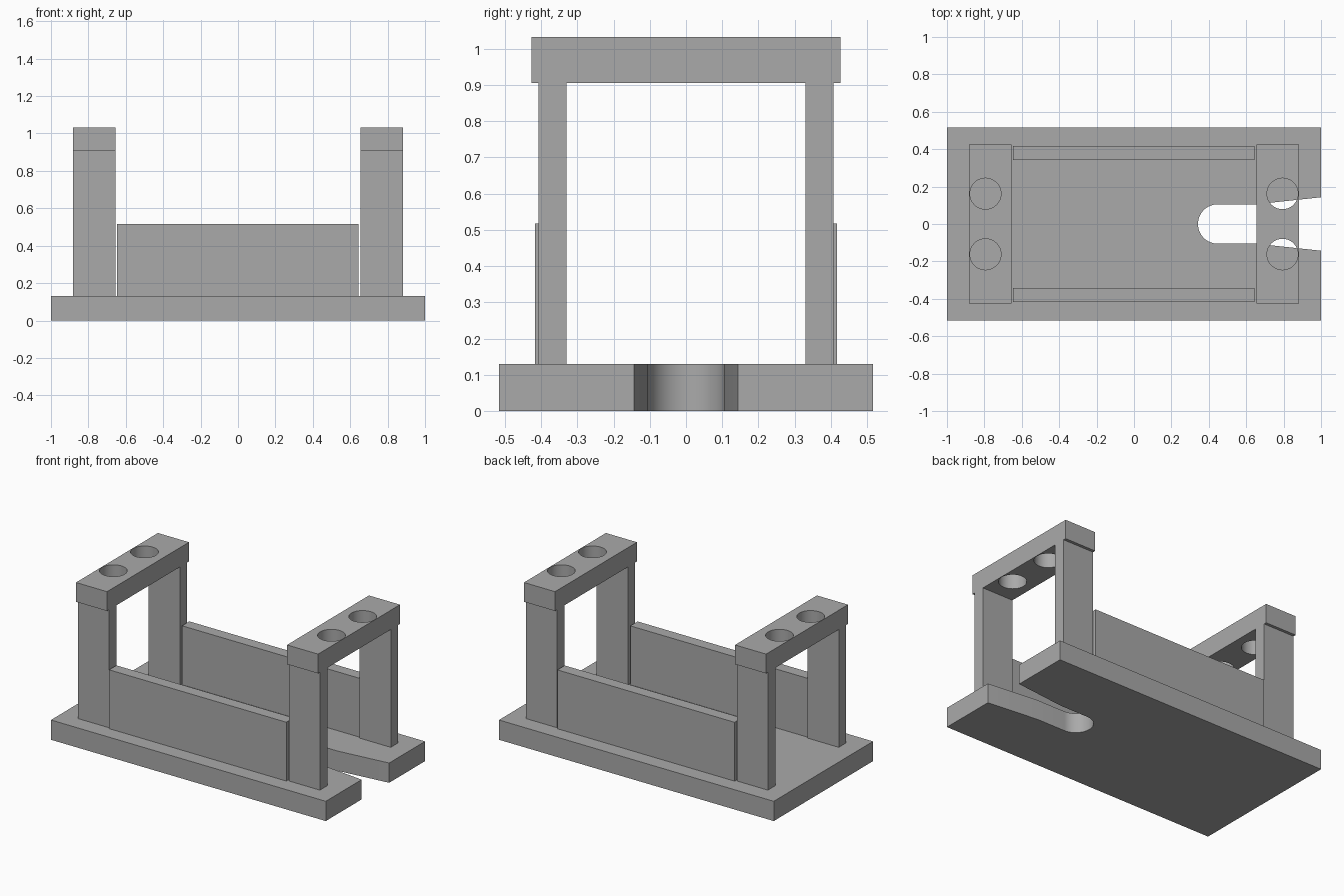
import bpy
import bmesh
from math import sin, cos, pi, radians

cube = bpy.data.objects.get("Cube")
if cube:
    bpy.data.objects.remove(cube, do_unlink=True)

grey = bpy.data.materials.new("plain grey")
grey.use_nodes = True
grey.diffuse_color = (0.4, 0.4, 0.4, 1)
grey.node_tree.nodes["Principled BSDF"].inputs["Base Color"].default_value = grey.diffuse_color


def prism(name, outline, z0, z1):
    """Extrude a flat outline from z0 up to z1."""
    bm = bmesh.new()
    base = bm.faces.new([bm.verts.new((x, y, z0)) for x, y in outline])
    top = bmesh.ops.extrude_face_region(bm, geom=[base])["geom"]
    verts = [v for v in top if isinstance(v, bmesh.types.BMVert)]
    bmesh.ops.translate(bm, verts=verts, vec=(0, 0, z1 - z0))
    bmesh.ops.recalc_face_normals(bm, faces=bm.faces)
    mesh = bpy.data.meshes.new(name)
    bm.to_mesh(mesh)
    bm.free()
    mesh.materials.append(grey)
    obj = bpy.data.objects.new(name, mesh)
    bpy.context.collection.objects.link(obj)
    return obj


def box(name, x, y, z):
    outline = [(x[0], y[0]), (x[1], y[0]), (x[1], y[1]), (x[0], y[1])]
    return prism(name, outline, *z)


def arc(cx, cy, r, start, end, steps):
    angles = [start + (end - start) * i / steps for i in range(steps + 1)]
    return [(cx + r * cos(a), cy + r * sin(a)) for a in angles]


def smooth(obj):
    bpy.ops.object.select_all(action="DESELECT")
    obj.select_set(True)
    bpy.context.view_layer.objects.active = obj
    bpy.ops.object.shade_smooth_by_angle(angle=radians(30))


PLATE_TOP, POST_TOP, BAR_TOP = 0.13, 0.905, 1.032

# Base plate with a round-ended slot that flares towards its open end
half = 0.516
slot = [(1, 0.143), (0.65, 0.105)]
slot += arc(0.447, 0, 0.105, pi / 2, 3 * pi / 2, 32)
slot += [(0.65, -0.105), (1, -0.143)]
corners = [(1, -half), (-1, -half), (-1, half), (1, half)]
smooth(prism("base_plate", slot + corners, 0, PLATE_TOP))

# Long side walls
for side, s in (("front", -1), ("back", 1)):
    box(side + "_wall", (-0.646, 0.644), sorted((s * 0.341, s * 0.417)), (PLATE_TOP, 0.517))

# End frames: two posts under a crossbar with two holes
for end, e in (("right", -1), ("left", 1)):
    xs = sorted((e * 0.655, e * 0.881))
    for side, s in (("front", -1), ("back", 1)):
        box(f"{end}_{side}_post", xs, sorted((s * 0.33, s * 0.407)), (PLATE_TOP, POST_TOP))

    bar = box(end + "_crossbar", xs, (-0.426, 0.426), (POST_TOP, BAR_TOP))
    for side, s in (("front", -1), ("back", 1)):
        circle = arc(e * 0.794, s * 0.162, 0.083, 0, 2 * pi, 48)[:-1]
        cutter = prism(f"{end}_{side}_hole_cutter", circle, POST_TOP - 0.1, BAR_TOP + 0.1)
        cutter.hide_render = True
        cutter.display_type = "WIRE"
        cut = bar.modifiers.new(side + "_hole", "BOOLEAN")
        cut.operation = "DIFFERENCE"
        cut.solver = "EXACT"
        cut.object = cutter

    # Bake the holes in, then drop the cutters
    bpy.ops.object.select_all(action="DESELECT")
    bar.select_set(True)
    bpy.context.view_layer.objects.active = bar
    for cut in list(bar.modifiers):
        cutter = cut.object
        bpy.ops.object.modifier_apply(modifier=cut.name)
        bpy.data.objects.remove(cutter, do_unlink=True)
    smooth(bar)
